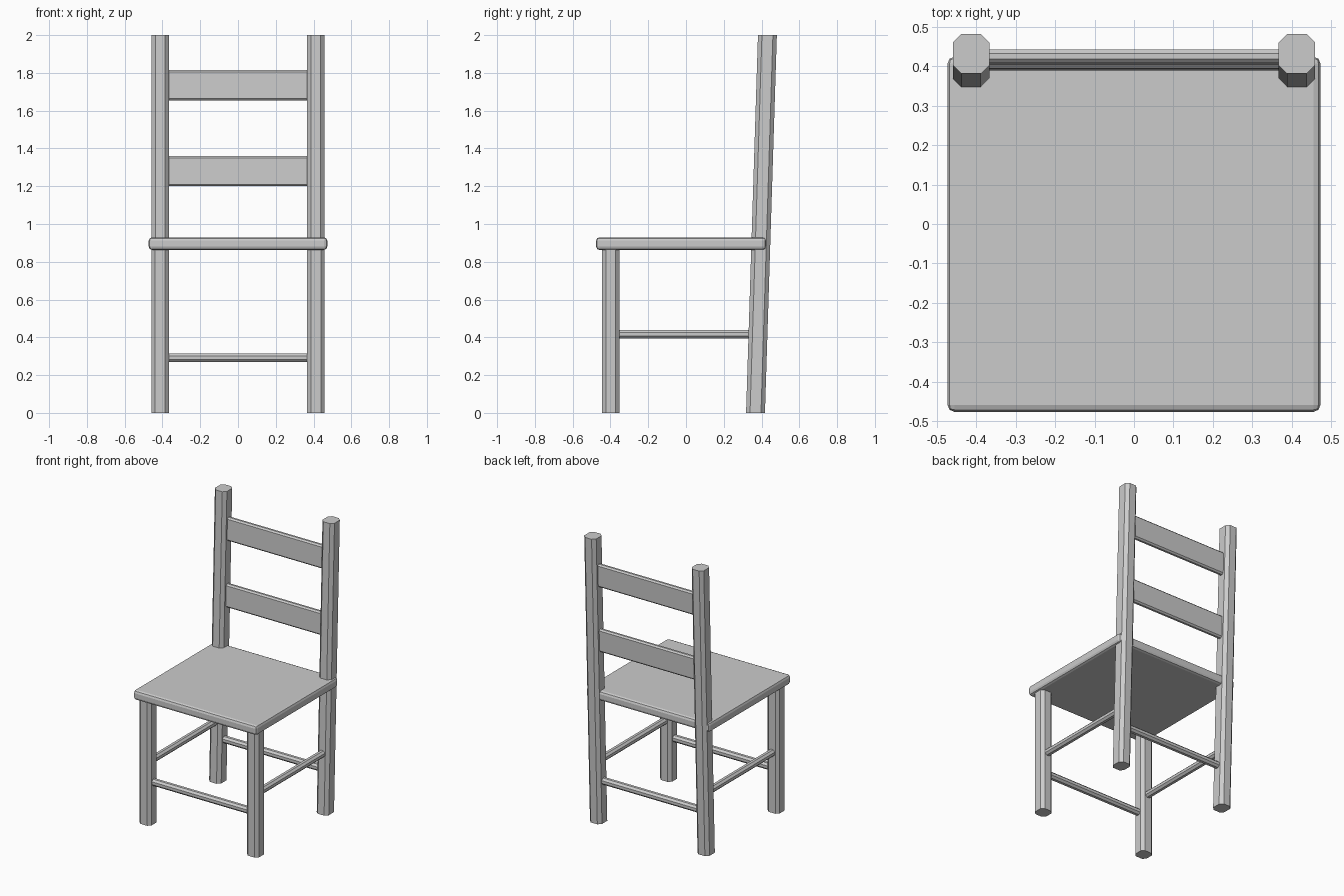
import bpy, bmesh

if "Cube" in bpy.data.objects:
    bpy.data.objects.remove(bpy.data.objects["Cube"])

LEAN = 0.0315          # backward lean of the rear posts, y per unit z
LEG_X = 0.4125
FRONT_Y = -0.398


def back_y(z):
    return 0.368 + LEAN * z


def octagon(w, h, c):
    """Rectangle w x h with chamfered corners."""
    a, b = w / 2, h / 2
    return [(a, -b + c), (a, b - c), (a - c, b), (-a + c, b),
            (-a, b - c), (-a, -b + c), (-a + c, -b), (a - c, -b)]


def bar(name, axis, w, h, c, start, end, shear=0.0):
    """Chamfered bar between two points; the section lies in the plane across the axis."""
    bm = bmesh.new()
    rings = []
    for p in (start, end):
        ring = []
        for u, v in octagon(w, h, c):
            off = {'x': (0, u + shear * v, v), 'y': (u, 0, v), 'z': (u, v, 0)}[axis]
            ring.append(bm.verts.new([p[i] + off[i] for i in range(3)]))
        rings.append(ring)
    for i in range(8):
        j = (i + 1) % 8
        bm.faces.new((rings[0][i], rings[0][j], rings[1][j], rings[1][i]))
    bm.faces.new(rings[0])
    bm.faces.new(rings[1])
    bmesh.ops.recalc_face_normals(bm, faces=bm.faces)
    mesh = bpy.data.meshes.new(name)
    bm.to_mesh(mesh)
    bm.free()
    obj = bpy.data.objects.new(name, mesh)
    bpy.context.collection.objects.link(obj)
    return obj


# Seat: softly bevelled slab
bpy.ops.mesh.primitive_cube_add(size=1, location=(0, -0.026, 0.896))
seat = bpy.context.object
seat.name = "seat"
seat.scale = (0.945, 0.9, 0.067)
bpy.ops.object.transform_apply(location=False, rotation=False, scale=True)
bevel = seat.modifiers.new("bevel", 'BEVEL')
bevel.width = 0.018
bevel.segments = 2

# Legs, leaning rear posts and side stretchers
for side, s in (("left", -1), ("right", 1)):
    x = s * LEG_X
    bar(f"front_leg_{side}", 'z', 0.092, 0.092, 0.02,
        (x, FRONT_Y, 0), (x, FRONT_Y, 0.88))
    bar(f"back_post_{side}", 'z', 0.092, 0.1, 0.021,
        (x, back_y(0), 0), (x, back_y(2), 2))
    bar(f"side_stretcher_{side}", 'y', 0.045, 0.045, 0.013,
        (x, FRONT_Y + 0.03, 0.417), (x, back_y(0.417) - 0.03, 0.417))

# Front and back stretchers
for name, y in (("front_stretcher", FRONT_Y), ("back_stretcher", back_y(0.292))):
    bar(name, 'x', 0.045, 0.045, 0.013, (-0.38, y, 0.292), (0.38, y, 0.292))

# Backrest slats, following the lean of the posts
for name, z in (("lower_slat", 1.28), ("upper_slat", 1.735)):
    bar(name, 'x', 0.034, 0.16, 0.01,
        (-0.38, back_y(z), z), (0.38, back_y(z), z), shear=LEAN)
